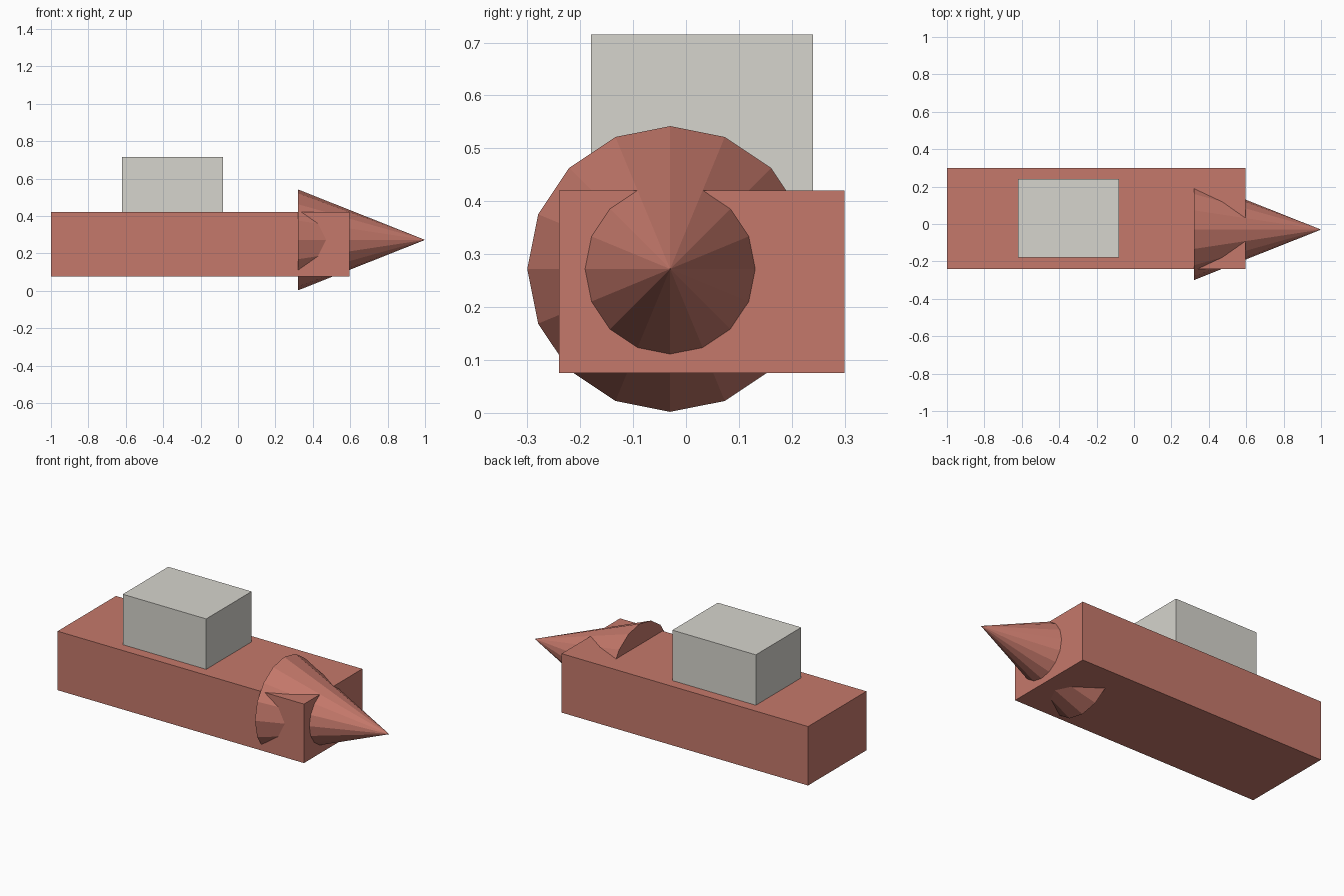
import bpy
import math

if "Cube" in bpy.data.objects:
    bpy.data.objects.remove(bpy.data.objects["Cube"])


def make_material(name, color):
    mat = bpy.data.materials.new(name)
    mat.diffuse_color = (*color, 1.0)
    mat.use_nodes = True
    mat.node_tree.nodes["Principled BSDF"].inputs["Base Color"].default_value = mat.diffuse_color
    return mat


def box(name, low, high, mat):
    """Box spanning two opposite corners."""
    center = [(a + b) / 2 for a, b in zip(low, high)]
    bpy.ops.mesh.primitive_cube_add(size=1, location=center)
    obj = bpy.context.object
    obj.name = name
    obj.scale = [b - a for a, b in zip(low, high)]
    bpy.ops.object.transform_apply(location=False, rotation=False, scale=True)
    obj.data.materials.append(mat)
    return obj


red = make_material("dusty red", (0.56, 0.19, 0.147))
grey = make_material("warm light grey", (0.67, 0.66, 0.61))

# Long hull and the cabin standing on it
box("hull", (-1.0, -0.24, 0.075), (0.595, 0.30, 0.42), red)
box("cabin", (-0.62, -0.18, 0.42), (-0.08, 0.24, 0.715), grey)

# Pointed nose, a 16-sided capped cone pushed through the hull's front end
base_x, tip_x, radius = 0.32, 1.0, 0.27
bpy.ops.mesh.primitive_cone_add(
    vertices=16, radius1=radius, radius2=0, depth=tip_x - base_x,
    location=((base_x + tip_x) / 2, -0.03, 0.272),
    rotation=(0, math.pi / 2, 0))
nose = bpy.context.object
nose.name = "nose_cone"
nose.data.materials.append(red)
